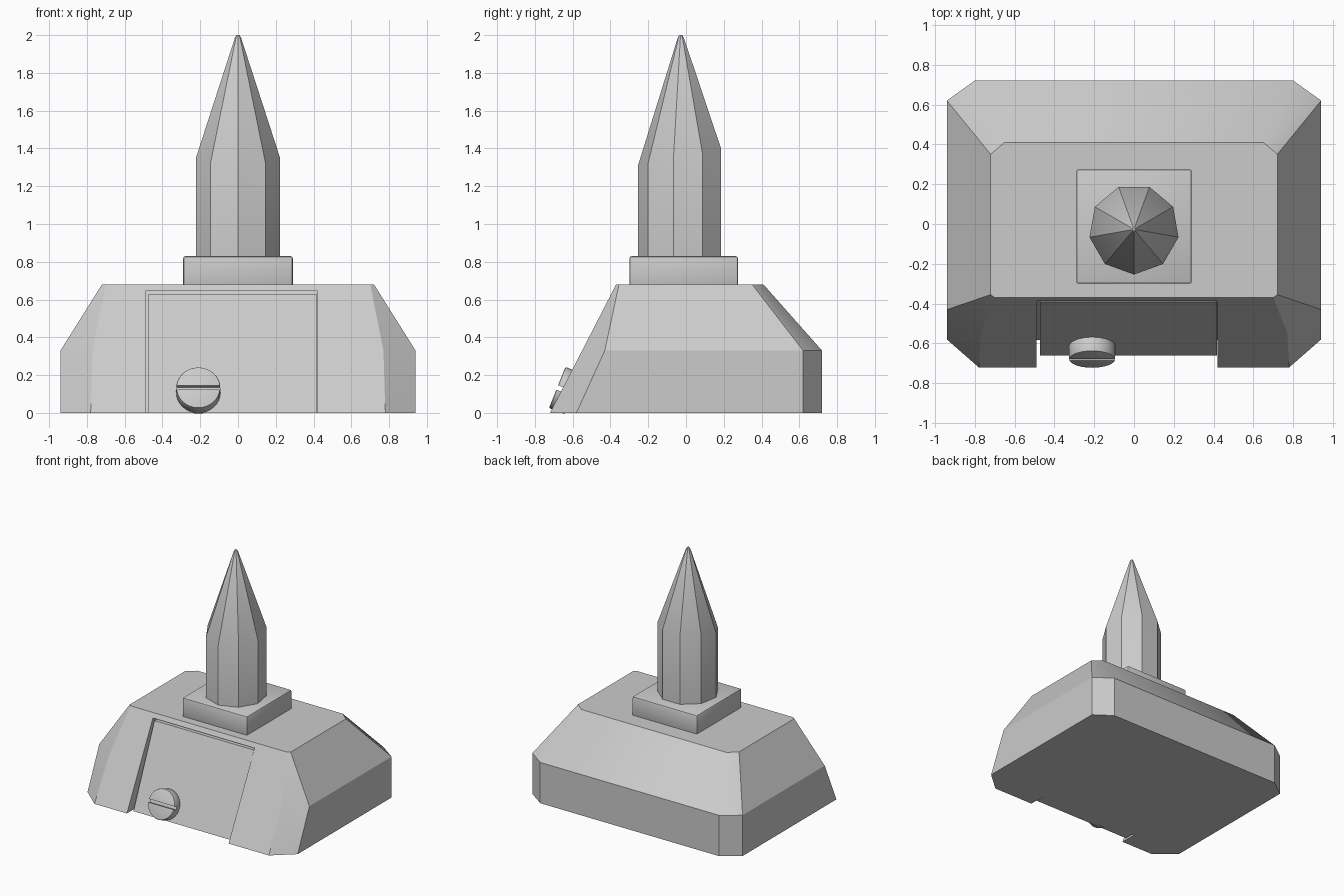
import bpy, bmesh, math
from mathutils import Vector, Matrix

cube = bpy.data.objects.get("Cube")
if cube:
    bpy.data.objects.remove(cube)

grey = bpy.data.materials.new("plain grey")
grey.use_nodes = True
colour = (0.6, 0.6, 0.6, 1)
grey.diffuse_color = colour
grey.node_tree.nodes["Principled BSDF"].inputs["Base Color"].default_value = colour


def finish(name, bm):
    bmesh.ops.recalc_face_normals(bm, faces=bm.faces)
    mesh = bpy.data.meshes.new(name)
    bm.to_mesh(mesh)
    bm.free()
    obj = bpy.data.objects.new(name, mesh)
    bpy.context.collection.objects.link(obj)
    mesh.materials.append(grey)
    return obj


def loft(name, rings):
    """Closed solid through rings that share one vertex count."""
    bm = bmesh.new()
    loops = [[bm.verts.new(p) for p in ring] for ring in rings]
    n = len(loops[0])
    for low, high in zip(loops, loops[1:]):
        for i in range(n):
            j = (i + 1) % n
            bm.faces.new((low[i], low[j], high[j], high[i]))
    bm.faces.new(loops[0])
    bm.faces.new(loops[-1])
    return finish(name, bm)


def prism(name, profile, x0, x1):
    """Extrude a (y, z) profile along x."""
    return loft(name, [[(x, y, z) for y, z in profile] for x in (x0, x1)])


def activate(obj):
    bpy.ops.object.select_all(action='DESELECT')
    obj.select_set(True)
    bpy.context.view_layer.objects.active = obj


def cut(obj, cutter):
    cutter.hide_render = True
    mod = obj.modifiers.new("cut", 'BOOLEAN')
    mod.operation = 'DIFFERENCE'
    mod.solver = 'EXACT'
    mod.object = cutter
    activate(obj)
    bpy.ops.object.modifier_apply(modifier=mod.name)
    bpy.data.objects.remove(cutter)


def bevel(obj, width, segments=2):
    mod = obj.modifiers.new("bevel", 'BEVEL')
    mod.width = width
    mod.segments = segments
    mod.limit_method = 'ANGLE'
    activate(obj)
    bpy.ops.object.modifier_apply(modifier=mod.name)


def smooth(obj, degrees=30):
    activate(obj)
    bpy.ops.object.shade_smooth_by_angle(angle=math.radians(degrees))


# Base: chamfered block; each half ring runs from front to back on the left
def ring(z, half):
    right = [(-x, y) for x, y in reversed(half)]
    return [(x, y, z) for x, y in half + right]


base = loft("base", [
    ring(0, [(0.78, -0.72), (0.94, -0.58), (0.94, 0.62), (0.8, 0.72)]),
    ring(0.33, [(0.77, -0.55), (0.94, -0.43), (0.94, 0.62), (0.8, 0.72)]),
    ring(0.68, [(0.70, -0.37), (0.72, -0.355), (0.72, 0.35), (0.65, 0.41)]),
])

# Recess in the sloping front
recess = prism("recess_cutter", [(-0.9, -0.1), (-0.62, -0.1), (-0.335, 0.645), (-0.9, 0.645)],
               -0.49, 0.42)
cut(base, recess)

# Hatch cover set into the recess
cover = prism("hatch_cover", [(-0.66, 0), (-0.5, 0), (-0.3, 0.63), (-0.392, 0.63)], -0.473, 0.416)

# Slotted latch knob, turned to stand out from the cover
outward = Vector((0, -0.93, 0.37)).normalized()
turn = outward.to_track_quat('Z', 'Y').to_matrix().to_4x4()
place = Matrix.Translation((-0.21, -0.64, 0.118)) @ turn
bm = bmesh.new()
bmesh.ops.create_cone(bm, cap_ends=True, segments=32, radius1=0.117, radius2=0.117, depth=0.09)
bm.transform(place)
knob = finish("latch_knob", bm)
bevel(knob, 0.008)
bm = bmesh.new()
bmesh.ops.create_cube(bm, size=1)
bm.transform(place @ Matrix.Translation((0, 0, 0.04)) @ Matrix.Diagonal((0.4, 0.025, 0.05, 1)))
cut(knob, finish("slot_cutter", bm))

# Square plinth
plinth = loft("plinth", [
    [(x, y, z) for x, y in ((-0.29, -0.3), (0.29, -0.3), (0.29, 0.275), (-0.29, 0.275))]
    for z in (0.66, 0.83)])
bevel(plinth, 0.012)

# Nine-sided spike, its shoulder rising towards the back
sides = 9
angles = [math.radians(-90) + math.tau * i / sides for i in range(sides)]


def spike_ring(radius, height, tilt=0):
    return [(radius * math.cos(a), radius * math.sin(a) - 0.027, height + tilt * math.sin(a))
            for a in angles]


spike = loft("spike", [
    spike_ring(0.227, 0.82),
    spike_ring(0.227, 1.355, 0.045),
    spike_ring(0.017, 1.985),
    spike_ring(0.008, 2.0),
])

for part in (base, cover, knob, plinth, spike):
    smooth(part)
